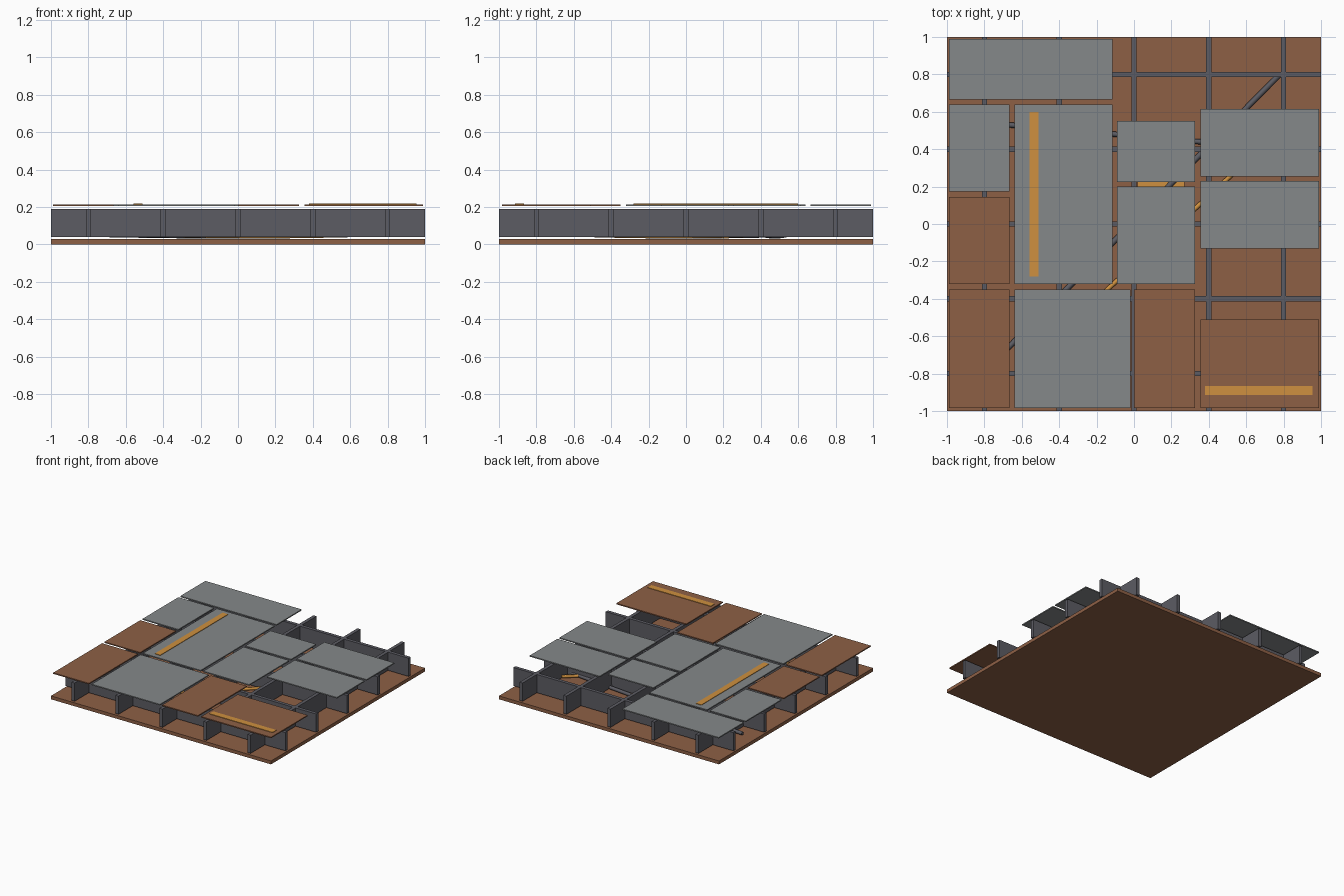
import bpy
import math

if "Cube" in bpy.data.objects:
    bpy.data.objects.remove(bpy.data.objects["Cube"])


def material(name, rgb):
    m = bpy.data.materials.new(name)
    m.diffuse_color = (*rgb, 1.0)
    m.use_nodes = True
    m.node_tree.nodes["Principled BSDF"].inputs["Base Color"].default_value = m.diffuse_color
    return m


RUST = material("rust brown", (0.27, 0.117, 0.06))
GRAY = material("plate gray", (0.233, 0.248, 0.253))
STEEL = material("dark steel", (0.107, 0.107, 0.126))
ORANGE = material("warning orange", (0.62, 0.28, 0.05))


def box(name, x, y, z, mat):
    """Box from (min, max) pairs on each axis."""
    bpy.ops.mesh.primitive_cube_add(size=1, location=[sum(a) / 2 for a in (x, y, z)])
    ob = bpy.context.object
    ob.name = name
    ob.scale = [a[1] - a[0] for a in (x, y, z)]
    bpy.ops.object.transform_apply(location=False, rotation=False, scale=True)
    ob.data.materials.append(mat)
    return ob


def cable(name, start, end, z_end, z_mid, radius, mat):
    """Round cable sagging between two points."""
    cu = bpy.data.curves.new(name, "CURVE")
    cu.dimensions = "3D"
    cu.bevel_depth = radius
    cu.bevel_resolution = 1
    cu.use_fill_caps = True
    n = 13
    sp = cu.splines.new("POLY")
    sp.points.add(n - 1)
    for i in range(n):
        t = i / (n - 1)
        z = z_end + (z_mid - z_end) * math.sin(math.pi * t)
        sp.points[i].co = (start[0] + (end[0] - start[0]) * t,
                           start[1] + (end[1] - start[1]) * t, z, 1)
    cu.materials.append(mat)
    ob = bpy.data.objects.new(name, cu)
    bpy.context.collection.objects.link(ob)


# Base slab
box("base_slab", (-1, 1), (-1, 1), (0, 0.028), RUST)

# Crossed support beams
for i in range(5):
    c = -0.8 + 0.4 * i
    span = (c - 0.014, c + 0.014)
    box(f"beam_lengthwise_{i}", span, (-1, 1), (0.04, 0.19), STEEL)
    box(f"beam_crosswise_{i}", (-1, 1), span, (0.04, 0.19), STEEL)

# Floor panels: x range, y range, material
panels = [
    ((-0.99, -0.115), (0.665, 0.99), GRAY),
    ((-0.99, -0.665), (0.175, 0.64), GRAY),
    ((-0.64, -0.115), (-0.32, 0.64), GRAY),
    ((-0.09, 0.325), (0.225, 0.55), GRAY),
    ((-0.09, 0.325), (-0.32, 0.20), GRAY),
    ((0.355, 0.99), (0.255, 0.615), GRAY),
    ((0.355, 0.99), (-0.13, 0.23), GRAY),
    ((-0.99, -0.665), (-0.32, 0.145), RUST),
    ((-0.99, -0.665), (-0.985, -0.35), RUST),
    ((-0.64, -0.02), (-0.985, -0.35), GRAY),
    ((0.0, 0.325), (-0.985, -0.35), RUST),
    ((0.355, 0.99), (-0.985, -0.51), RUST),
]
for i, (x, y, mat) in enumerate(panels):
    box(f"floor_panel_{i}", x, y, (0.206, 0.215), mat)

# Painted stripes on the panels
box("long_stripe", (-0.56, -0.51), (-0.28, 0.6), (0.215, 0.219), ORANGE)
box("short_stripe", (0.38, 0.955), (-0.915, -0.865), (0.215, 0.219), ORANGE)

# Cables and marker strip under the floor
cable("diagonal_cable", (-0.78, -0.77), (0.78, 0.8), 0.06, 0.045, 0.015, STEEL)
cable("cross_cable", (-0.9, 0.55), (0.8, 0.4), 0.055, 0.044, 0.014, STEEL)
cable("orange_cable", (-0.5, -0.68), (0.78, 0.5), 0.055, 0.043, 0.012, ORANGE)
box("marker_strip", (0.02, 0.27), (0.19, 0.23), (0.031, 0.039), ORANGE)
